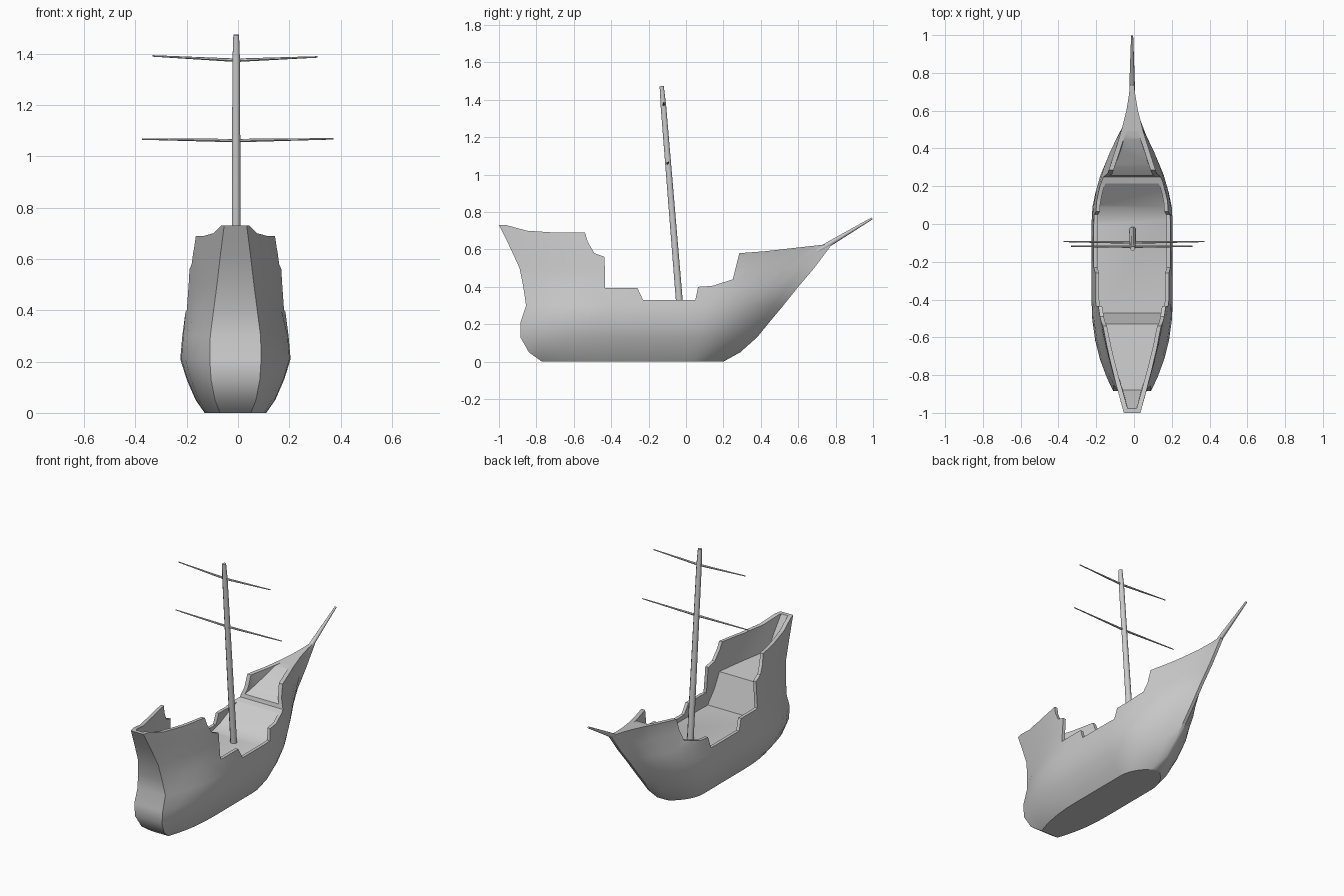
import bpy, bmesh, math
from mathutils import Vector

if "Cube" in bpy.data.objects:
    bpy.data.objects.remove(bpy.data.objects["Cube"])

CX = -0.01  # hull centreline

# Horizontal sections: z, stern y, bow y, half width, transom half width, bow sharpness
LEVELS = [
    (0.00, -0.77, 0.20, 0.120, 0.060, 1.0),
    (0.05, -0.84, 0.29, 0.155, 0.080, 1.0),
    (0.13, -0.885, 0.38, 0.190, 0.095, 1.0),
    (0.21, -0.885, 0.445, 0.215, 0.100, 1.0),
    (0.30, -0.855, 0.52, 0.207, 0.098, 1.0),
    (0.40, -0.87, 0.60, 0.194, 0.085, 1.25),
    (0.50, -0.89, 0.685, 0.187, 0.072, 1.7),
    (0.62, -0.945, 0.775, 0.180, 0.058, 2.0),
    (0.76, -1.015, 0.80, 0.165, 0.040, 2.0),
]


def finish(name, bm, angle=35):
    bmesh.ops.recalc_face_normals(bm, faces=bm.faces)
    me = bpy.data.meshes.new(name)
    bm.to_mesh(me)
    bm.free()
    ob = bpy.data.objects.new(name, me)
    bpy.context.collection.objects.link(ob)
    smooth(ob, angle)
    return ob


def smooth(ob, angle=35):
    bpy.ops.object.select_all(action='DESELECT')
    ob.select_set(True)
    bpy.context.view_layer.objects.active = ob
    bpy.ops.object.shade_smooth_by_angle(angle=math.radians(angle))


def loft(bm, rings):
    loops = [[bm.verts.new(p) for p in r] for r in rings]
    n = len(loops[0])
    for a, b in zip(loops, loops[1:]):
        for i in range(n):
            bm.faces.new((a[i], a[(i + 1) % n], b[(i + 1) % n], b[i]))
    bm.faces.new(loops[0])
    bm.faces.new(loops[-1])


def hull_body(name, inset=0.0):
    rings = []
    for z, y0, y1, w, we, q in LEVELS:
        y0, y1 = y0 + inset * 1.2, y1 - inset * 2
        p = 2.2 if z < 0.35 else 1.35
        half = []
        for s in (1, 0.85, 0.65, 0.45, 0.22, 0):
            half.append((-0.4 + (y0 + 0.4) * s, we + (w - we) * (1 - s ** p)))
        for s in (0, 0.2, 0.36, 0.5, 0.64, 0.78, 0.9, 1):
            half.append((y1 * s, 0.01 + (w - 0.01) * (1 - s ** (2.3 if q < 1.5 else 1.7)) ** q))
        half = [(y, max(h - inset, 0.004)) for y, h in half]
        rings.append([(CX + h, y, z) for y, h in half] +
                     [(CX - h, y, z) for y, h in reversed(half)])
    bm = bmesh.new()
    loft(bm, rings)
    return finish(name, bm)


def prism(name, profile):
    # side profile (y, z) closed above the ship and extruded across it
    pts = profile + [(profile[-1][0], 1.0), (profile[0][0], 1.0)]
    bm = bmesh.new()
    loft(bm, [[(x, y, z) for y, z in pts] for x in (-0.6, 0.6)])
    return finish(name, bm)


def boolean(ob, cutter, op):
    m = ob.modifiers.new(op, 'BOOLEAN')
    m.operation, m.object, m.solver = op, cutter, 'EXACT'
    bpy.context.view_layer.objects.active = ob
    bpy.ops.object.modifier_apply(modifier=m.name)
    bpy.data.objects.remove(cutter)


def spar(name, stations, sides=8):
    # tapered round pole through (point, radius) stations
    axis = (Vector(stations[-1][0]) - Vector(stations[0][0])).normalized()
    u = axis.orthogonal().normalized()
    v = axis.cross(u)
    bm = bmesh.new()
    loft(bm, [[Vector(c) + r * (u * math.cos(a) + v * math.sin(a))
               for a in (2 * math.pi * (i + 0.5) / sides for i in range(sides))]
              for c, r in stations])
    return finish(name, bm, 50)


# Hull, hollowed down to the deck and trimmed to the stepped rail line
hull = hull_body("hull")
cavity = hull_body("cavity", 0.02)
deck = prism("deck_line", [(-1.2, 0.56), (-0.9, 0.53), (-0.53, 0.50), (-0.47, 0.30),
                           (0.02, 0.30), (0.09, 0.325), (0.18, 0.40), (0.3, 0.50),
                           (0.45, 0.59), (0.60, 0.62), (0.9, 0.66)])
boolean(cavity, deck, 'INTERSECT')
boolean(hull, cavity, 'DIFFERENCE')
rail = prism("rail_line", [(-1.2, 0.735), (-0.96, 0.73), (-0.85, 0.70), (-0.70, 0.69),
                           (-0.54, 0.69), (-0.525, 0.64), (-0.49, 0.58), (-0.435, 0.56),
                           (-0.433, 0.395), (-0.26, 0.395), (-0.23, 0.33), (0.05, 0.33),
                           (0.065, 0.40), (0.14, 0.405), (0.25, 0.44), (0.285, 0.58),
                           (0.42, 0.59), (0.73, 0.625), (1.2, 0.63)])
boolean(hull, rail, 'DIFFERENCE')
smooth(hull)

# Bowsprit
spar("bowsprit", [((CX, 0.70, 0.590), 0.016), ((CX, 0.78, 0.638), 0.014),
                  ((CX, 0.995, 0.766), 0.006)])

# Raked mast
spar("mast", [((-0.007, -0.032, 0.28), 0.020), ((-0.007, -0.121, 1.37), 0.016),
              ((-0.007, -0.130, 1.473), 0.012)])

# Yards, thickest at the mast
spar("lower_yard", [((-0.374, -0.093, 1.067), 0.003), ((-0.007, -0.098, 1.061), 0.007),
                    ((0.372, -0.093, 1.068), 0.003)], 6)
spar("upper_yard", [((-0.334, -0.118, 1.391), 0.003), ((-0.007, -0.120, 1.374), 0.007),
                    ((0.309, -0.118, 1.387), 0.003)], 6)
